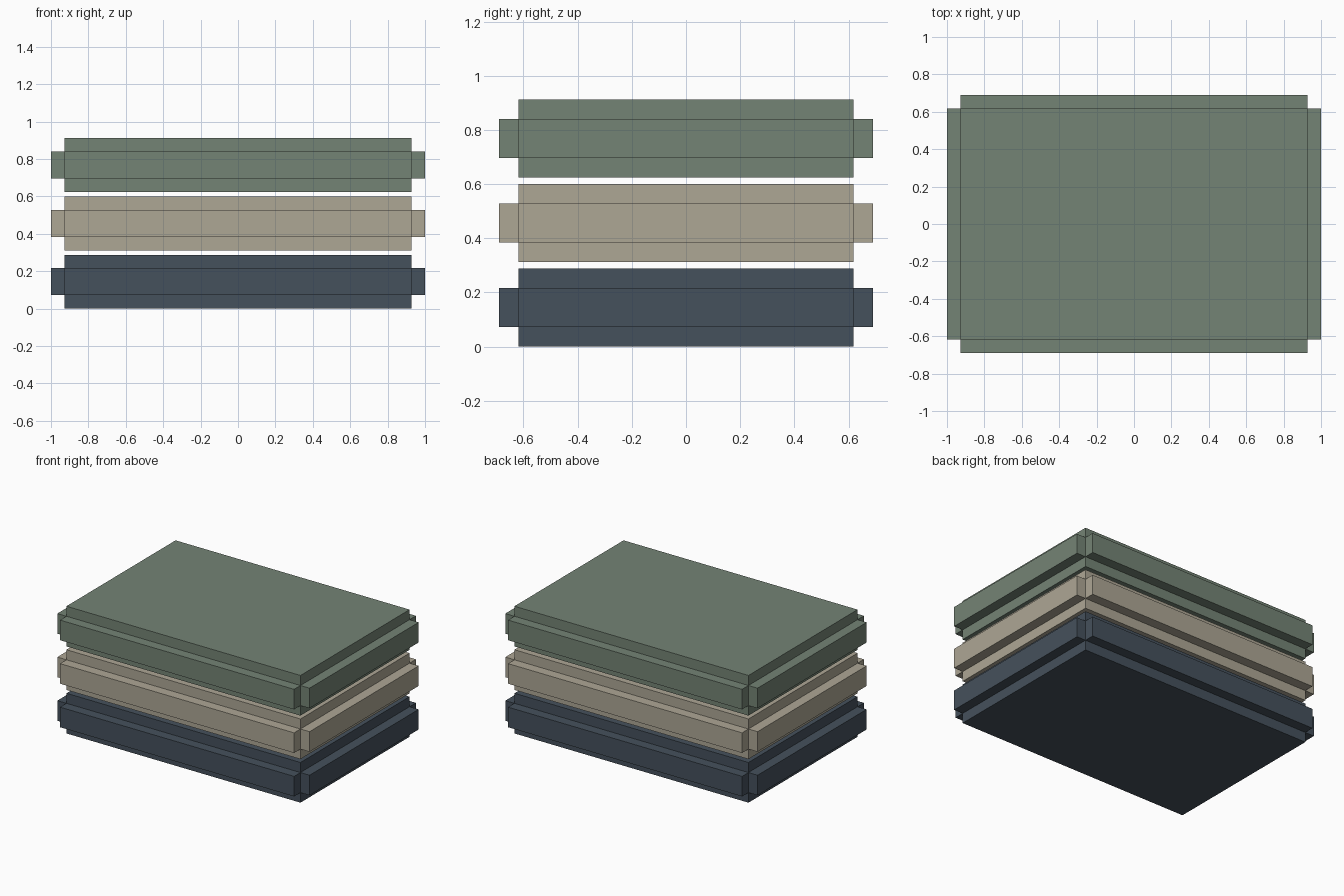
import bpy, bmesh
from mathutils import Vector

if "Cube" in bpy.data.objects:
    bpy.data.objects.remove(bpy.data.objects["Cube"])

U = 0.072                      # rim depth, also a quarter of a slab's height
HX, HY, H = 1 - U, 0.69 - U, 4 * U
PITCH = 0.312


def make_slab(name, z0, colour):
    bm = bmesh.new()
    # core block
    bmesh.ops.create_cube(bm, size=1)
    bmesh.ops.scale(bm, vec=(2 * HX, 2 * HY, H), verts=bm.verts[:])
    bmesh.ops.translate(bm, vec=(0, 0, H / 2), verts=bm.verts[:])
    # two horizontal cuts mark out the middle band
    for z in (U, 3 * U):
        bmesh.ops.bisect_plane(bm, geom=bm.verts[:] + bm.edges[:] + bm.faces[:],
                               plane_co=(0, 0, z), plane_no=(0, 0, 1))
    bm.normal_update()
    # each side of the band pushed straight out, leaving notched corners
    band = [f for f in bm.faces if abs(f.normal.z) < 0.5
            and abs(f.calc_center_median().z - H / 2) < 0.01]
    for f in band:
        n = Vector(f.normal)
        new = bmesh.ops.extrude_discrete_faces(bm, faces=[f])["faces"][0]
        bmesh.ops.translate(bm, vec=n * U, verts=list(new.verts))
    bmesh.ops.remove_doubles(bm, verts=bm.verts[:], dist=1e-5)

    mesh = bpy.data.meshes.new(name)
    bm.to_mesh(mesh)
    bm.free()
    mat = bpy.data.materials.new(name + "_colour")
    mat.diffuse_color = (*colour, 1)
    mat.use_nodes = True
    mat.node_tree.nodes["Principled BSDF"].inputs["Base Color"].default_value = mat.diffuse_color
    mesh.materials.append(mat)
    obj = bpy.data.objects.new(name, mesh)
    obj.location.z = z0
    bpy.context.collection.objects.link(obj)


# stack of three slabs, bottom to top
for i, (name, colour) in enumerate((
        ("bottom_slab", (0.060, 0.082, 0.107)),
        ("middle_slab", (0.42, 0.385, 0.30)),
        ("top_slab", (0.175, 0.23, 0.178)))):
    make_slab(name, i * PITCH, colour)
